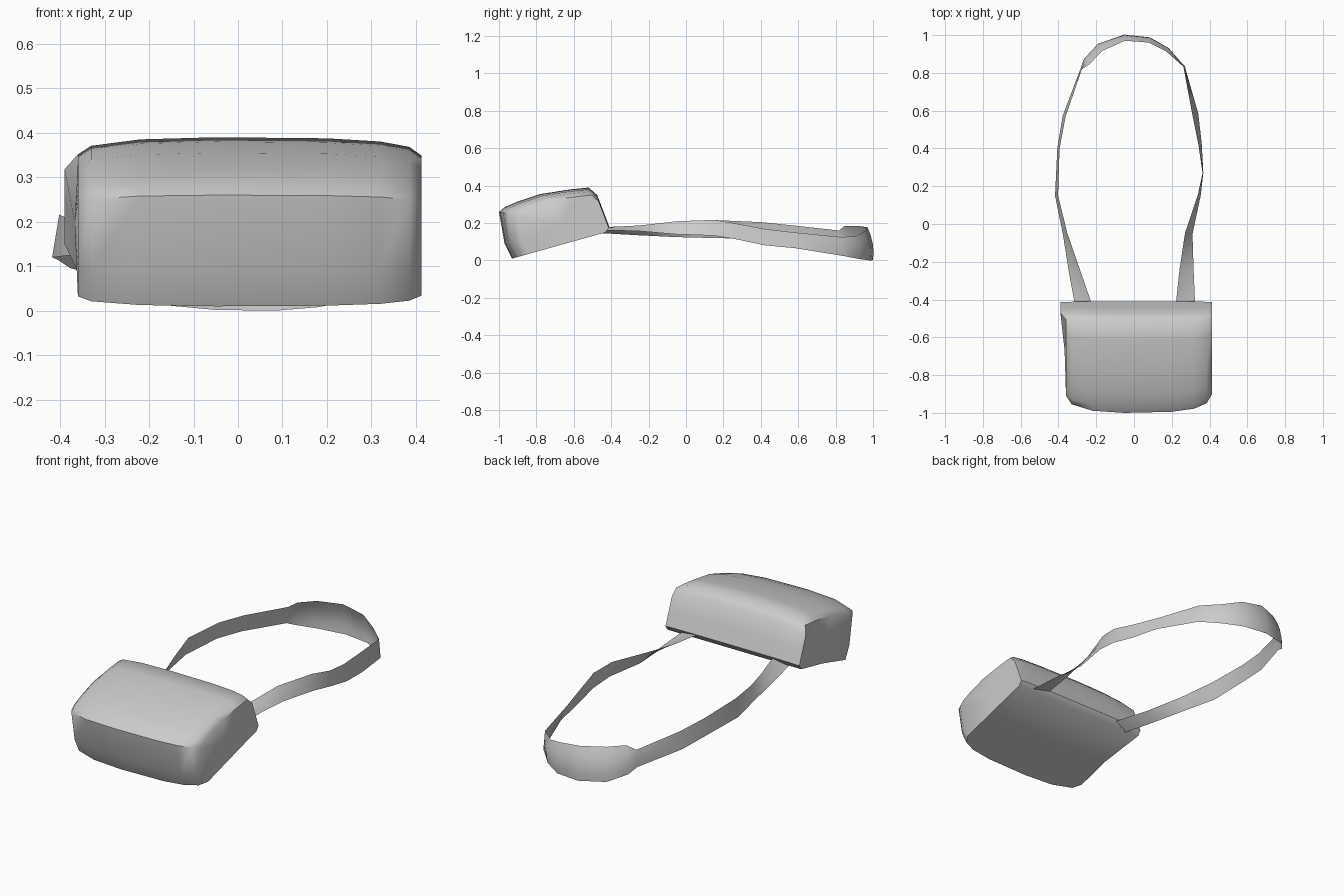
import bpy
import bmesh
from math import radians
from mathutils import Vector

if "Cube" in bpy.data.objects:
    bpy.data.objects.remove(bpy.data.objects["Cube"], do_unlink=True)

grey = bpy.data.materials.new("plain_grey")
grey.use_nodes = True
grey.diffuse_color = (0.6, 0.6, 0.6, 1)
grey.node_tree.nodes["Principled BSDF"].inputs["Base Color"].default_value = (0.6, 0.6, 0.6, 1)


def bridge(bm, rings, closed):
    """Join successive rows of vertices with quads."""
    for row, following in zip(rings, rings[1:]):
        count = len(row)
        for i in range(count if closed else count - 1):
            j = (i + 1) % count
            bm.faces.new((row[i], row[j], following[j], following[i]))


def finish(bm, name, angle):
    """Turn the mesh into a named, shaded object."""
    bmesh.ops.recalc_face_normals(bm, faces=bm.faces)
    mesh = bpy.data.meshes.new(name)
    bm.to_mesh(mesh)
    bm.free()
    mesh.materials.append(grey)
    obj = bpy.data.objects.new(name, mesh)
    bpy.context.collection.objects.link(obj)
    bpy.ops.object.select_all(action="DESELECT")
    obj.select_set(True)
    bpy.context.view_layer.objects.active = obj
    bpy.ops.object.shade_smooth_by_angle(angle=radians(angle))
    return obj


# Bag body: side profile (y, z) lofted across x, shrinking toward both ends
profile = [(-.93, .01), (-.97, .09), (-1, .26), (-.97, .285), (-.9, .315),
           (-.78, .355), (-.62, .38), (-.52, .39), (-.475, .35),
           (-.44, .26), (-.41, .18), (-.43, .15), (-.7, .075)]
sections = [(-.36, .84), (-.33, .92), (-.22, .98), (-.05, 1),
            (.2, .99), (.32, .96), (.385, .91), (.412, .83)]
pivot = Vector((-.43, .15))

bm = bmesh.new()
rings = []
for x, shrink in sections:
    is_end = x in (sections[0][0], sections[-1][0])
    ring = []
    for point in profile:
        y, z = pivot + (Vector(point) - pivot) * shrink
        # The left-hand back seam flares out past the end panel
        flare = -.03 if is_end and x < 0 and y > -.48 else 0
        ring.append(bm.verts.new((x + flare, y, z)))
    rings.append(ring)
bridge(bm, rings, closed=True)
caps = [bm.faces.new(rings[0]), bm.faces.new(rings[-1])]
bmesh.ops.poke(bm, faces=caps)
finish(bm, "bag_body", 50)

# Strap: twisting ribbon, each row is x, y, mid height, half height, inward lean
path = [(-.265, -.44, .158, .012, .045), (-.315, -.25, .155, .02, .03),
        (-.365, -.05, .16, .035, .012), (-.41, .15, .168, .048, .008),
        (-.4, .4, .16, .045, .006), (-.37, .57, .142, .046, .008),
        (-.28, .82, .115, .045, .004), (-.25, .86, .115, .07, .02),
        (-.18, .935, .1, .085, .022), (-.05, .985, .09, .088, .015),
        (.08, .972, .08, .08, .012), (.175, .92, .07, .062, .008),
        (.265, .835, .075, .05, .004), (.325, .58, .108, .042, .016),
        (.35, .42, .125, .044, .009), (.365, .27, .155, .042, .002),
        (.345, .15, .175, .042, .008), (.29, -.05, .175, .035, .02),
        (.278, -.25, .172, .015, .038), (.272, -.44, .17, .008, .052)]

bm = bmesh.new()
rows = []
for i, (x, y, z, half, lean) in enumerate(path):
    before, after = path[max(i - 1, 0)], path[min(i + 1, len(path) - 1)]
    along = Vector((after[0] - before[0], after[1] - before[1], 0)).normalized()
    inward = Vector((along.y, -along.x, 0))
    centre = Vector((x, y, z))
    across = inward * lean + Vector((0, 0, half))
    # The shoulder pad at the far end bulges outward
    bulge = inward * (-.014 if half > .06 else 0)
    rows.append([bm.verts.new(centre + across * t + bulge * (1 - t * t))
                 for t in (-1, -.5, 0, .5, 1)])
bridge(bm, rows, closed=False)
finish(bm, "shoulder_strap", 60)
